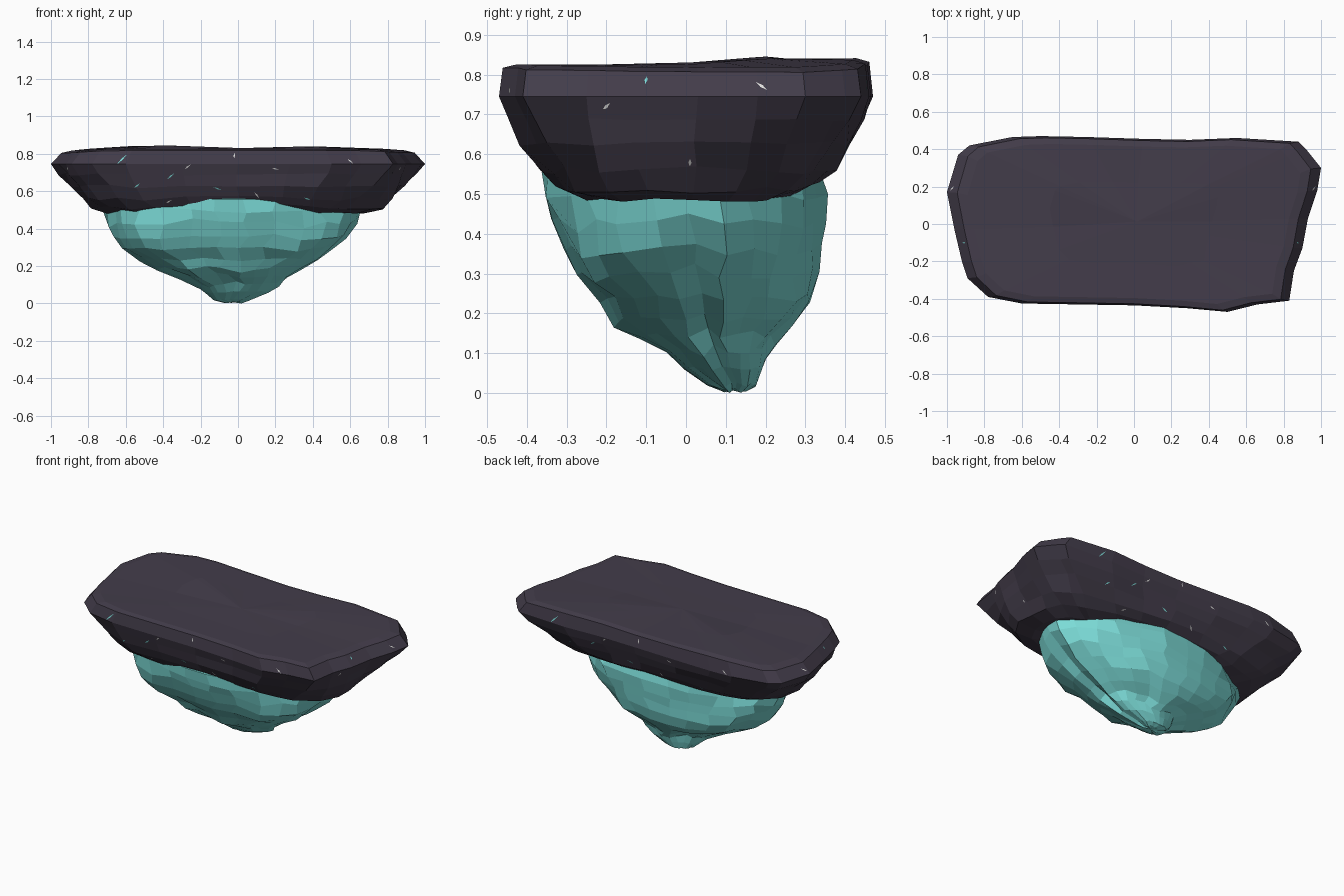
import bpy, bmesh, math, random
from mathutils import Vector, noise

if "Cube" in bpy.data.objects:
    bpy.data.objects.remove(bpy.data.objects["Cube"])
random.seed(7)


def material(name, rgb):
    m = bpy.data.materials.new(name)
    m.diffuse_color = (*rgb, 1)
    m.use_nodes = True
    m.node_tree.nodes["Principled BSDF"].inputs["Base Color"].default_value = m.diffuse_color
    return m


STONE = material("dark stone", (0.056, 0.046, 0.069))
TEAL = material("teal crystal", (0.20, 0.71, 0.68))
WHITE = material("pale glint", (0.75, 0.75, 0.73))


def loft(name, rings, mat):
    """Skin closed rings of equal length, fanning both ends to their centre."""
    bm = bmesh.new()
    vs = [[bm.verts.new(p) for p in r] for r in rings]
    n = len(rings[0])
    for a, b in zip(vs, vs[1:]):
        for i in range(n):
            j = (i + 1) % n
            bm.faces.new((a[i], a[j], b[j], b[i]))
    for r in (vs[0], vs[-1]):
        c = bm.verts.new(sum((v.co for v in r), Vector()) / n)
        for i in range(n):
            bm.faces.new((r[i], r[(i + 1) % n], c))
    bmesh.ops.recalc_face_normals(bm, faces=bm.faces)
    me = bpy.data.meshes.new(name)
    bm.to_mesh(me)
    bm.free()
    me.materials.append(mat)
    ob = bpy.data.objects.new(name, me)
    bpy.context.collection.objects.link(ob)
    return ob


# Stone slab: irregular plan outline, repeated at several heights
OUTLINE = [(-1, .17), (-.96, -.03), (-.92, -.2), (-.89, -.29), (-.78, -.39),
           (-.6, -.425), (-.3, -.43), (0, -.435), (.28, -.45), (.5, -.47),
           (.66, -.43), (.83, -.41), (.855, -.25), (.9, -.13), (.93, .03),
           (.98, .18), (1, .3), (.92, .4), (.88, .44), (.55, .46), (.3, .45),
           (.05, .455), (-.25, .465), (-.5, .47), (-.65, .465), (-.88, .42),
           (-.94, .37)]


def top_z(x, y):
    back = min(max(y / .23, 0), 1) * (1 - .4 * max(0, y - .25) / .2)
    bump = .026 * math.exp(-((x + .5) / .3) ** 2) + .018 * math.exp(-((x - .5) / .35) ** 2)
    return .825 + back * bump - .015 * max(0, abs(x) - .7) / .25


def slab_ring(z, sx, sy, jitter, arch, rounding):
    """Scaled outline; rounding blends it to an oval, arch lifts its middle."""
    ring = []
    for x, y in OUTLINE:
        e = (abs(x) ** 2.6 + abs(y / .46) ** 2.6) ** (-1 / 2.6)
        k = 1 + (e - 1) * rounding
        px, py = x * sx * k, y * sy * k
        h = top_z(px, py) - (.008 if sx > .93 else 0) if z is None else z + arch * max(0, 1 - abs(px) / .45)
        ring.append((px + random.uniform(-jitter, jitter), py + random.uniform(-jitter, jitter) * .6,
                     h + random.uniform(-jitter, jitter) * .7))
    return ring


slab = loft("stone_slab", [slab_ring(*r) for r in (
    (None, .45, .48, 0, 0, 0), (None, .89, .91, 0, 0, 0), (None, .945, .98, 0, 0, 0),
    (.745, 1, 1, 0, 0, 0), (.69, .965, .955, .010, 0, .15), (.625, .905, .90, .014, .01, .4),
    (.56, .85, .825, .015, .02, .7), (.51, .79, .74, .014, .035, .9),
    (.485, .69, .60, .012, .045, 1), (.50, .50, .42, .01, .05, 1))], STONE)

# Crystal root: tapering lumpy ovals (z, x min, x max, y min, y max)
SEG = 26
ROOT = [(.62, -.56, .50, -.31, .30), (.56, -.66, .58, -.365, .335), (.50, -.695, .63, -.365, .35),
        (.43, -.685, .625, -.35, .355), (.36, -.65, .59, -.315, .342), (.30, -.615, .53, -.28, .325),
        (.235, -.51, .45, -.215, .305), (.185, -.42, .34, -.185, .275), (.145, -.31, .265, -.125, .225),
        (.10, -.21, .225, -.055, .20), (.06, -.175, .165, -.01, .19),
        (.02, -.13, .06, .05, .175), (.005, -.07, .02, .085, .15)]
rings = []
for z, x0, x1, y0, y1 in ROOT:
    ring = []
    amp = .10 if .08 < z < .52 else .03
    for i in range(SEG):
        a = math.tau * (i + random.uniform(-.2, .2)) / SEG
        c, s = math.cos(a), math.sin(a)
        k = (abs(c) ** 2.2 + abs(s) ** 2.2) ** (-1 / 2.2)
        lump = noise.noise((2.3 * c, 2.3 * s, 6 * z + 3))
        k *= 1 + amp * (lump - .05)
        dz = amp * (.35 * noise.noise((2.5 * c + 9, 2.5 * s, 5 * z)) + random.uniform(-.08, .08))
        ring.append(((x0 + x1) / 2 + (x1 - x0) / 2 * c * k,
                     (y0 + y1) / 2 + (y1 - y0) / 2 * s * k, z + dz))
    rings.append(ring)
low = min(p[2] for r in rings[-3:] for p in r)
rings[-1] = [(x, y, z - low) for x, y, z in rings[-1]]
rings[-2] = [(x, y, max(z, .008)) for x, y, z in rings[-2]]
loft("crystal_root", rings, TEAL)


# Thin glints lying on the slab sides, found by casting rays inward
def glint(start, direction, size, angle, mat):
    hit, loc, nor, _ = slab.ray_cast(Vector(start), Vector(direction))
    if not hit:
        return
    u = nor.cross(Vector((0, 0, 1))).normalized()
    v = nor.cross(u)
    d = u * math.cos(angle) + v * math.sin(angle)
    w = nor.cross(d)
    o = loc + nor * .002
    me = bpy.data.meshes.new("glint")
    me.from_pydata([o - d * size, o - w * .004, o + d * size, o + w * .004], [], [(0, 1, 2, 3)])
    me.materials.append(mat)
    bpy.context.collection.objects.link(bpy.data.objects.new("glint", me))


for x, z, s, a, m in ((-.62, .77, .042, .8, TEAL), (-.27, .73, .02, .7, WHITE), (-.02, .79, .017, 1.5, WHITE),
                      (.6, .76, .02, -.7, WHITE), (.1, .58, .025, -1, WHITE), (-.54, .63, .02, .7, TEAL),
                      (-.37, .545, .018, .6, WHITE), (-.36, .68, .025, .7, TEAL),
                      (-.11, .615, .025, -.4, TEAL), (.2, .72, .02, -.3, WHITE), (.37, .56, .02, -.4, TEAL)):
    glint((x, -2, z), (0, 1, 0), s, a, m)
    glint((-x, 2, z), (0, -1, 0), s, a, m)
for y, z, s, a, m in ((-.1, .785, .012, 1.5, TEAL), (.19, .77, .02, -.7, WHITE),
                      (-.2, .72, .015, .7, WHITE), (.01, .58, .012, 1.5, WHITE)):
    glint((2, y, z), (-1, 0, 0), s, a, m)
    glint((-2, y, z), (1, 0, 0), s, a, m)
